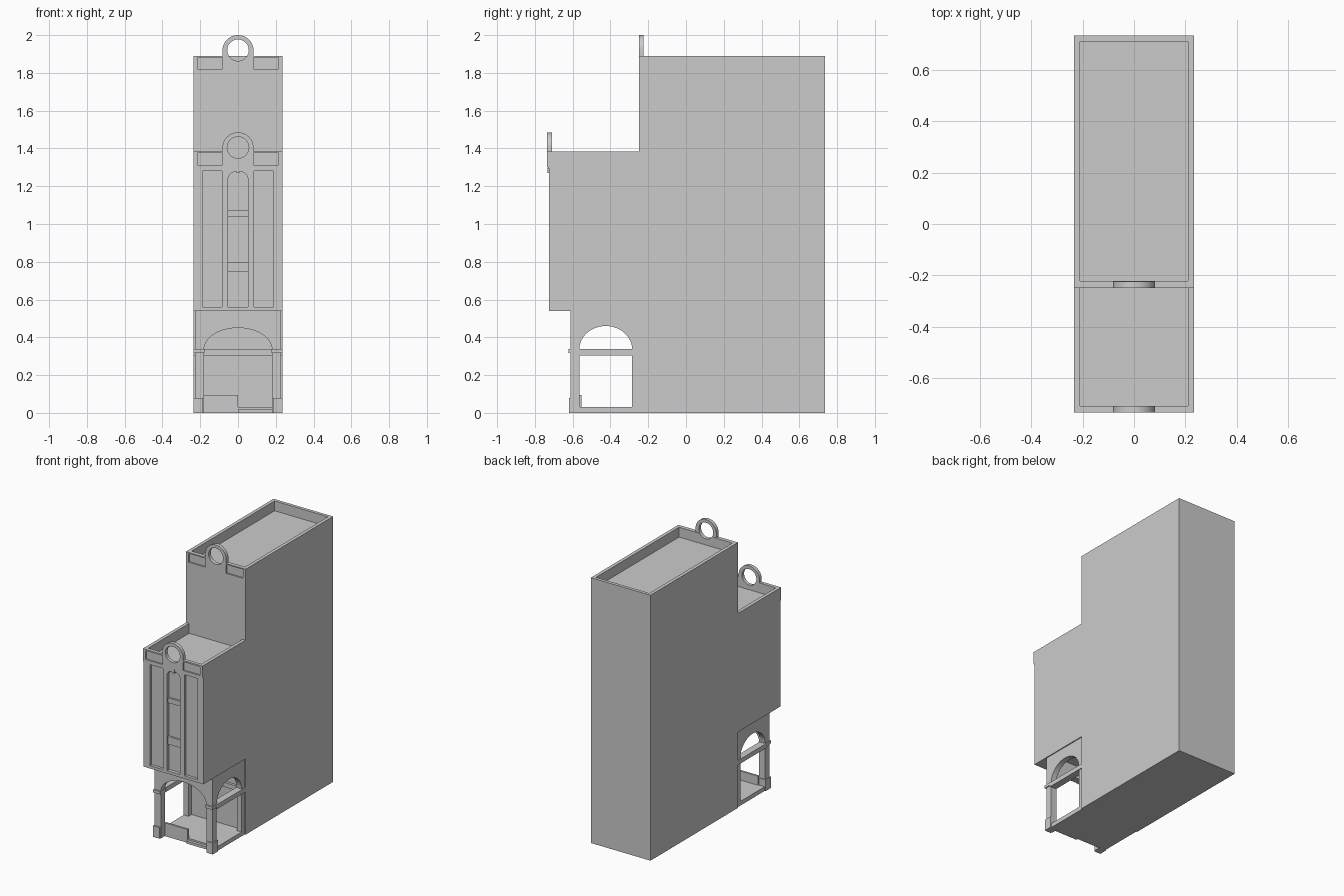
import bpy, bmesh, math

if "Cube" in bpy.data.objects:
    bpy.data.objects.remove(bpy.data.objects["Cube"])


def prism(name, pts, a, b, axis='y'):
    """Extrude a (horizontal, z) outline from a to b along the given axis."""
    bm = bmesh.new()
    place = (lambda u, v, t: (u, t, v)) if axis == 'y' else (lambda u, v, t: (t, u, v))
    r0 = [bm.verts.new(place(u, v, a)) for u, v in pts]
    r1 = [bm.verts.new(place(u, v, b)) for u, v in pts]
    bm.faces.new(r0)
    bm.faces.new(r1[::-1])
    n = len(pts)
    for i in range(n):
        j = (i + 1) % n
        bm.faces.new((r0[i], r1[i], r1[j], r0[j]))
    bmesh.ops.recalc_face_normals(bm, faces=bm.faces)
    me = bpy.data.meshes.new(name)
    bm.to_mesh(me)
    bm.free()
    ob = bpy.data.objects.new(name, me)
    bpy.context.collection.objects.link(ob)
    return ob


def box(name, x0, x1, y0, y1, z0, z1):
    return prism(name, [(x0, z0), (x1, z0), (x1, z1), (x0, z1)], y0, y1)


def arch(c, half, base, spring, rise, n=24):
    """Outline of an opening with a half-ellipse head."""
    top = [(c + half * math.cos(math.pi * i / n), spring + rise * math.sin(math.pi * i / n))
           for i in range(n + 1)]
    return [(c - half, base), (c + half, base)] + top


def circle(cz, r, n=48):
    return [(r * math.cos(math.tau * i / n), cz + r * math.sin(math.tau * i / n)) for i in range(n)]


def cut(ob, *cutters):
    for c in cutters:
        c.hide_render = True
        m = ob.modifiers.new("cut", 'BOOLEAN')
        m.operation, m.solver, m.object = 'DIFFERENCE', 'EXACT', c
        bpy.context.view_layer.objects.active = ob
        bpy.ops.object.modifier_apply(modifier=m.name)
        bpy.data.objects.remove(c)


def smooth(ob):
    bpy.ops.object.select_all(action='DESELECT')
    ob.select_set(True)
    bpy.context.view_layer.objects.active = ob
    bpy.ops.object.shade_smooth_by_angle(angle=math.radians(30))


W = 0.235


def crest_ring(name, y, z_top, cz):
    """Ring rising above a parapet, pierced by a round hole."""
    ring = prism(name, arch(0, 0.082, z_top, cz, 0.08, 32), y, y + 0.025)
    cut(ring, prism("hole", circle(cz, 0.057), y - 0.05, y + 0.08))
    smooth(ring)


def crest_panels(ob, y, z0, z1, cz, depth):
    """Ring hole and the two sunk panels beside it."""
    cut(ob, prism("hole", circle(cz, 0.057), y - 0.02, y + 0.06))
    for s in (-1, 1):
        a, b = sorted((s * 0.082, s * 0.215))
        cut(ob, box("panel", a, b, y - 0.02, y + depth, z0, z1))


# Tall rear block with roof well
tower = box("rear_block", -W, W, -0.25, 0.735, 0, 1.89)
cut(tower, box("well", -0.21, 0.21, -0.222, 0.712, 1.82, 2.1))
crest_panels(tower, -0.25, 1.82, 1.882, 1.92, 0.01)
crest_ring("upper_ring", -0.25, 1.89, 1.92)

# Overhanging front block with roof well and facade bays
front = box("front_block", -W, W, -0.725, -0.25, 0.54, 1.385)
cut(front, box("well", -0.21, 0.21, -0.71, -0.2, 1.315, 1.6))
for s in (-1, 1):
    a, b = sorted((s * 0.085, s * 0.187))
    cut(front, box("bay", a, b, -0.8, -0.705, 0.56, 1.28))
cut(front, prism("bay", arch(0, 0.052, 0.56, 1.24, 0.04), -0.8, -0.7))
cut(front, prism("hole", circle(1.405, 0.057), -0.8, -0.69))

# Window bars, keystone and cornice
for z0, z1 in ((0.745, 0.8), (1.04, 1.075)):
    box("window_bar", -0.052, 0.052, -0.714, -0.7, z0, z1)
prism("keystone", [(-0.008, 1.27), (0.008, 1.27), (0.013, 1.298), (-0.013, 1.298)], -0.732, -0.715)
box("cornice", -W, W, -0.731, -0.725, 1.293, 1.303)

# Lower crest
crest = box("lower_crest", -W, W, -0.735, -0.725, 1.303, 1.385)
crest_panels(crest, -0.735, 1.313, 1.375, 1.405, 0.02)
crest_ring("lower_ring", -0.735, 1.385, 1.405)

# Porch front wall
wall = box("porch_front_wall", -0.228, 0.228, -0.612, -0.565, 0, 0.54)
cut(wall, prism("opening", arch(0, 0.18, -0.1, 0.335, 0.115), -0.7, -0.5))
smooth(wall)

# Porch sides, beams and corner piers
for s in (-1, 1):
    x0, x1 = sorted((s * 0.19, s * 0.228))
    side = box("porch_side_wall", x0, x1, -0.565, -0.25, 0, 0.54)
    cut(side, prism("opening", arch(-0.425, 0.14, 0.03, 0.335, 0.125), x0 - 0.1, x1 + 0.1, 'x'))
    smooth(side)
    b0, b1 = sorted((s * 0.185, s * 0.235))
    box("side_beam", b0, b1, -0.57, -0.25, 0.305, 0.337)
    box("pier_base", b0, b1, -0.62, -0.56, 0, 0.08)
    c0, c1 = sorted((s * 0.178, s * 0.235))
    box("pier_capital", c0, c1, -0.622, -0.56, 0.318, 0.338)

# Porch floor, step, low wall and rear beam
box("porch_floor", -0.19, 0.19, -0.56, -0.25, 0, 0.03)
box("step", 0, 0.18, -0.58, -0.56, 0, 0.018)
box("low_wall", -0.18, 0, -0.567, -0.553, 0, 0.095)
box("rear_beam", -0.19, 0.19, -0.268, -0.25, 0.305, 0.337)
